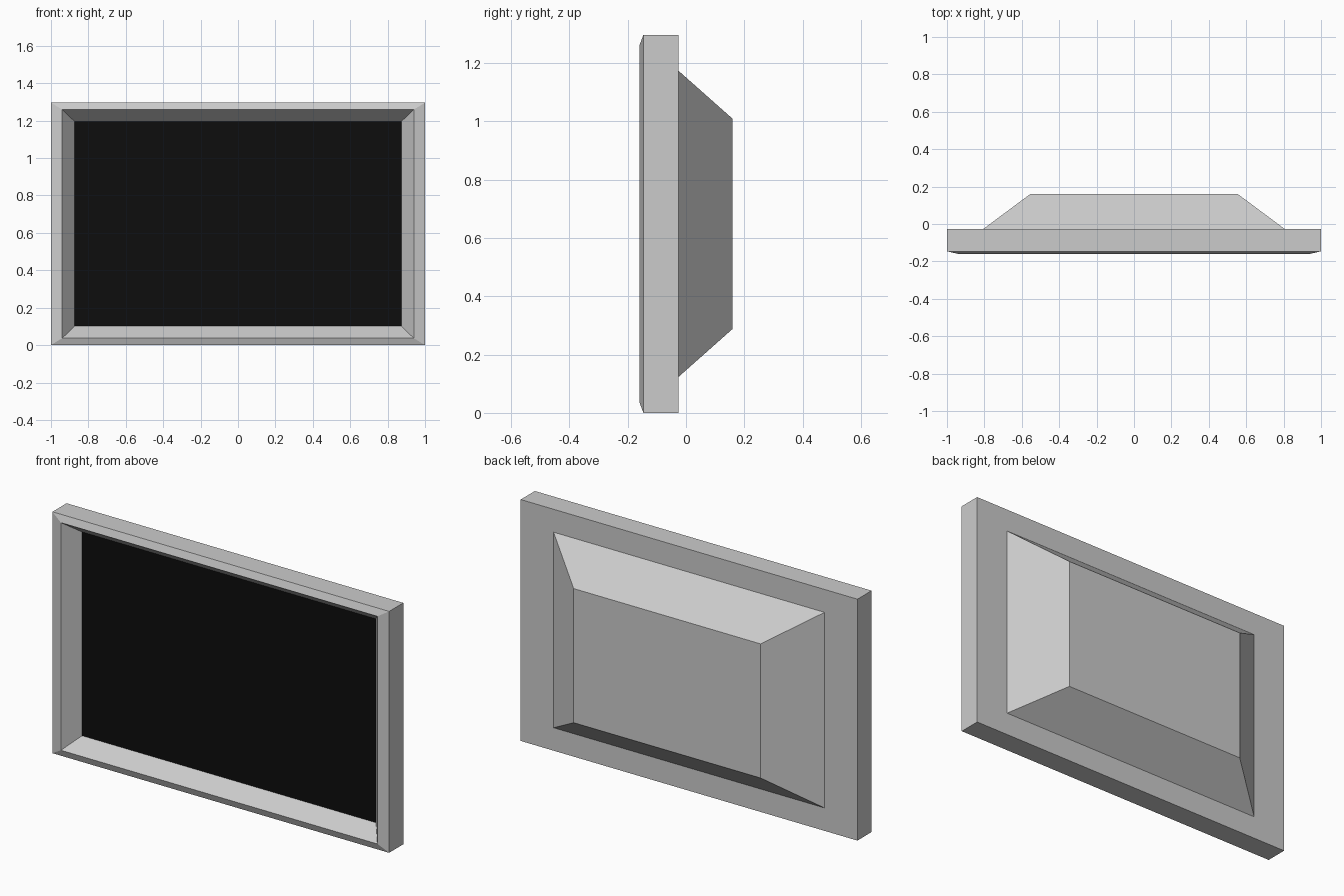
import bpy, bmesh

cube = bpy.data.objects.get("Cube")
if cube:
    bpy.data.objects.remove(cube, do_unlink=True)

MID_Z = 0.648


def material(name, value):
    mat = bpy.data.materials.new(name)
    colour = (value, value, value, 1)
    mat.use_nodes = True
    mat.diffuse_color = colour
    mat.node_tree.nodes["Principled BSDF"].inputs["Base Color"].default_value = colour
    return mat


def loft(name, rings, mat, cap_start=False, cap_end=False):
    """Join rectangles (half width, half height, y) into one flat-shaded surface."""
    bm = bmesh.new()
    loops = [[bm.verts.new((sx * w, y, MID_Z + sz * h))
              for sx, sz in ((-1, -1), (1, -1), (1, 1), (-1, 1))]
             for w, h, y in rings]
    for a, b in zip(loops, loops[1:]):
        for i in range(4):
            j = (i + 1) % 4
            bm.faces.new((a[i], b[i], b[j], a[j]))
    if cap_start:
        bm.faces.new(loops[0])
    if cap_end:
        bm.faces.new(loops[-1][::-1])
    mesh = bpy.data.meshes.new(name)
    bm.to_mesh(mesh)
    bm.free()
    mesh.materials.append(mat)
    obj = bpy.data.objects.new(name, mesh)
    bpy.context.collection.objects.link(obj)
    return obj


grey = material("casing grey", 0.6)
black = material("screen black", 0.004)

# Casing: inner bezel slope, raised rim, side walls and back
SCREEN = (0.873, 0.547, -0.076)
loft("casing", [SCREEN, (0.94, 0.611, -0.16), (1, MID_Z, -0.146),
                (1, MID_Z, -0.026)], grey, cap_end=True)

# Recessed display panel
loft("screen", [SCREEN], black, cap_start=True)

# Tapered housing on the back
loft("back_housing", [(0.805, 0.525, -0.026), (0.555, 0.36, 0.16)], grey, cap_end=True)
